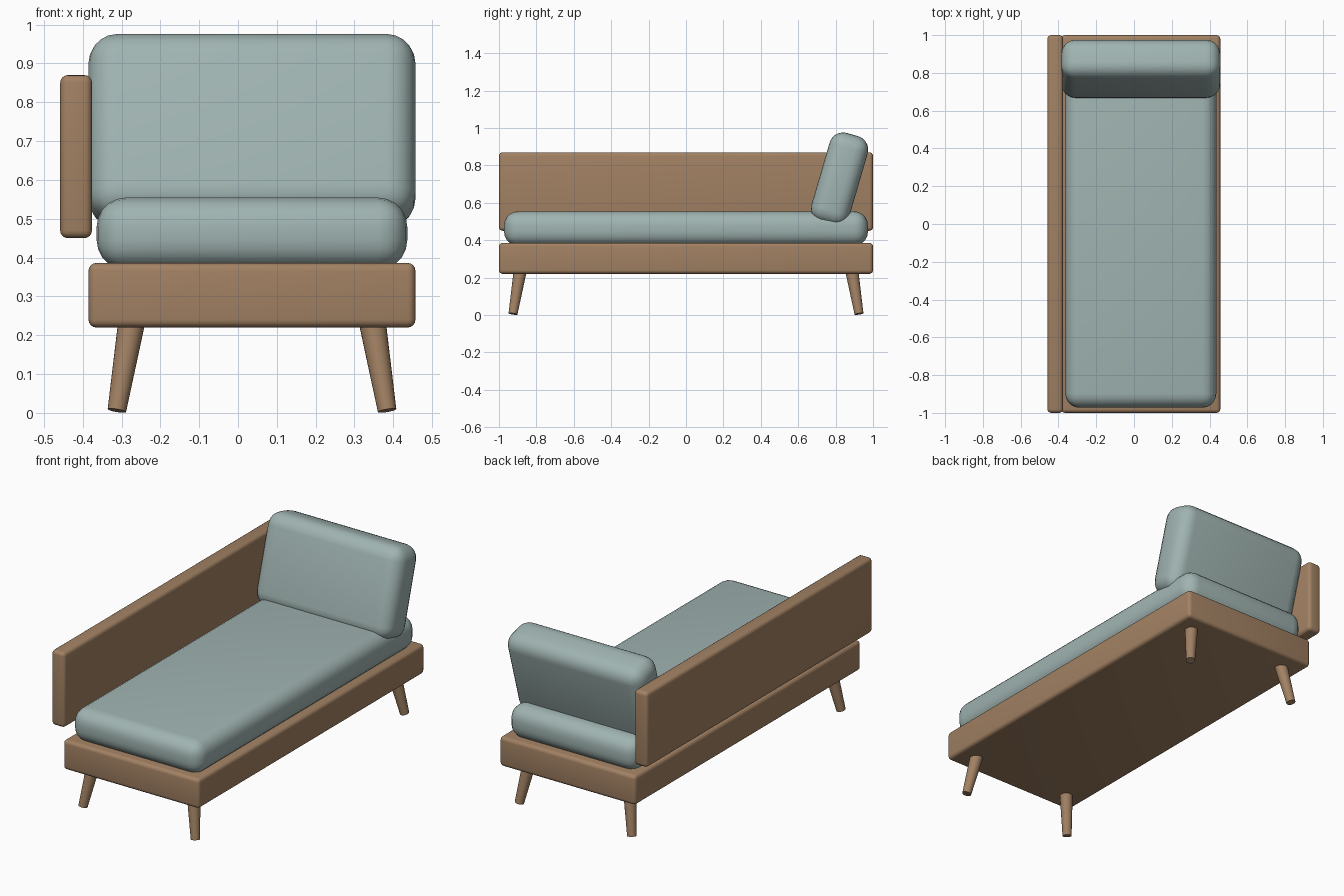
import bpy, bmesh, math
from mathutils import Vector, Matrix

cube = bpy.data.objects.get("Cube")
if cube:
    bpy.data.objects.remove(cube, do_unlink=True)


def material(name, rgb):
    m = bpy.data.materials.new(name)
    m.use_nodes = True
    m.diffuse_color = (*rgb, 1)
    m.node_tree.nodes["Principled BSDF"].inputs["Base Color"].default_value = (*rgb, 1)
    return m


wood = material("warm wood", (0.36, 0.22, 0.125))
fabric = material("sage fabric", (0.35, 0.455, 0.44))


def finish(name, bm, mat):
    mesh = bpy.data.meshes.new(name)
    bm.to_mesh(mesh)
    bm.free()
    mesh.materials.append(mat)
    ob = bpy.data.objects.new(name, mesh)
    bpy.context.collection.objects.link(ob)
    bpy.ops.object.select_all(action='DESELECT')
    ob.select_set(True)
    bpy.context.view_layer.objects.active = ob
    bpy.ops.object.shade_smooth_by_angle(angle=math.radians(40))
    return ob


def rounded_box(name, size, centre, radius, segments, mat, tilt=0):
    bm = bmesh.new()
    bmesh.ops.create_cube(bm, size=1, matrix=Matrix.Diagonal((*size, 1)))
    bmesh.ops.bevel(bm, geom=bm.edges[:], offset=radius, segments=segments,
                    profile=0.5, affect='EDGES')
    bm.transform(Matrix.Translation(centre) @ Matrix.Rotation(tilt, 4, 'X'))
    return finish(name, bm, mat)


def leg(name, sx, sy):
    # Tapered round leg, splayed outwards in both directions
    mid = 0.036
    top = Vector((mid + sx * 0.309, sy * 0.886, 0.24))
    foot = Vector((mid + sx * 0.348, sy * 0.925, 0.006))
    axis = top - foot
    bm = bmesh.new()
    bmesh.ops.create_cone(bm, cap_ends=True, segments=24, radius1=0.024,
                          radius2=0.035, depth=axis.length)
    turn = axis.to_track_quat('Z', 'Y').to_matrix().to_4x4()
    bm.transform(Matrix.Translation((top + foot) / 2) @ turn)
    finish(name, bm, wood)


# Wooden frame
rounded_box("base_frame", (0.842, 2, 0.166), (0.036, 0, 0.303), 0.02, 4, wood)
rounded_box("back_panel", (0.082, 2, 0.42), (-0.417, 0, 0.66), 0.02, 4, wood)

# Cushions
rounded_box("seat_cushion", (0.8, 1.945, 0.185), (0.036, 0, 0.462), 0.075, 5, fabric)
rounded_box("head_cushion", (0.842, 0.212, 0.497), (0.036, 0.821, 0.726), 0.075, 5,
            fabric, tilt=-math.radians(16.3))

# Legs
for end, sy in (("front", -1), ("rear", 1)):
    for side, sx in (("left", 1), ("right", -1)):
        leg(f"{end}_{side}_leg", sx, sy)
